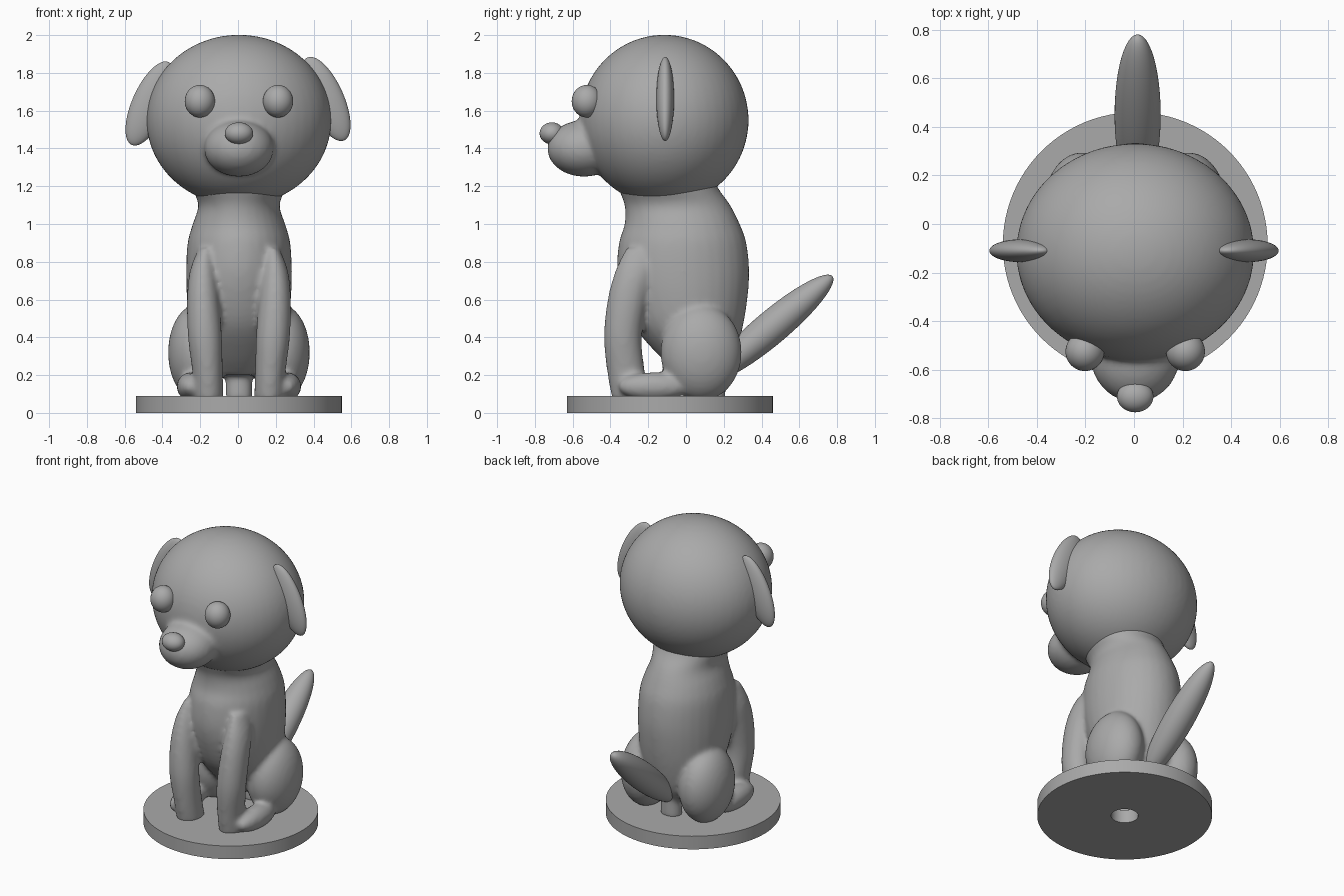
import bpy, bmesh, math
from mathutils import Matrix, Vector

cube = bpy.data.objects.get("Cube")
if cube:
    bpy.data.objects.remove(cube, do_unlink=True)

CX = 0.005  # shared middle line

grey = bpy.data.materials.new("plain_grey")
grey.use_nodes = True
grey.diffuse_color = (0.4, 0.4, 0.4, 1)
grey.node_tree.nodes["Principled BSDF"].inputs["Base Color"].default_value = (0.4, 0.4, 0.4, 1)


def ellipsoid(bm, centre, radii, tilt=0, axis='X'):
    m = (Matrix.Translation(centre) @ Matrix.Rotation(math.radians(tilt), 4, axis)
         @ Matrix.Diagonal((*radii, 1)))
    bmesh.ops.create_uvsphere(bm, u_segments=48, v_segments=32, radius=1, matrix=m)


def loft(bm, rows, steps=4, sides=32):
    """Skin smooth elliptical sections given as (z, cx, cy, rx, ry)."""
    rows = [Vector(r) for r in rows]
    pad = [rows[0]] + rows + [rows[-1]]
    path = []
    for a, b, c, d in zip(pad, pad[1:], pad[2:], pad[3:]):
        for i in range(steps):
            t = i / steps
            path.append((b * 2 + (c - a) * t + (a * 2 - b * 5 + c * 4 - d) * t * t
                         + (b * 3 - a - c * 3 + d) * t ** 3) / 2)
    path.append(rows[-1])
    rings = []
    for z, cx, cy, rx, ry in path:
        angles = [math.tau * i / sides for i in range(sides)]
        rings.append([bm.verts.new((cx + rx * math.cos(a), cy + ry * math.sin(a), z)) for a in angles])
    for lo, hi in zip(rings, rings[1:]):
        for i in range(sides):
            j = (i + 1) % sides
            bm.faces.new((lo[i], lo[j], hi[j], hi[i]))
    bm.faces.new(rings[0][::-1])
    bm.faces.new(rings[-1])


def finish(name, bm, voxel=0, smoothing=8):
    bmesh.ops.recalc_face_normals(bm, faces=bm.faces)
    mesh = bpy.data.meshes.new(name)
    bm.to_mesh(mesh)
    bm.free()
    mesh.materials.append(grey)
    obj = bpy.data.objects.new(name, mesh)
    bpy.context.collection.objects.link(obj)
    if voxel:
        # fuse the overlapping forms and soften their joints
        fuse = obj.modifiers.new("fuse", 'REMESH')
        fuse.mode = 'VOXEL'
        fuse.voxel_size = voxel
        fuse.use_smooth_shade = True
        soft = obj.modifiers.new("soften", 'SMOOTH')
        soft.factor = 0.5
        soft.iterations = smoothing
    bpy.ops.object.select_all(action='DESELECT')
    obj.select_set(True)
    bpy.context.view_layer.objects.active = obj
    if voxel:
        bpy.ops.object.shade_smooth()
    else:
        bpy.ops.object.shade_smooth_by_angle(angle=math.radians(40))
    return obj


def single(name, *args, **kw):
    bm = bmesh.new()
    ellipsoid(bm, *args, **kw)
    return finish(name, bm)


# Round base with a centre hole
bm = bmesh.new()
profile = [bm.verts.new((r, 0, z)) for r, z in ((0.085, 0), (0.545, 0), (0.545, 0.09), (0.085, 0.09))]
edges = [bm.edges.new((profile[i], profile[(i + 1) % 4])) for i in range(4)]
bmesh.ops.spin(bm, geom=profile + edges, axis=(0, 0, 1), cent=(0, 0, 0), angle=math.tau, steps=96)
bmesh.ops.remove_doubles(bm, verts=bm.verts, dist=0.0001)
bmesh.ops.translate(bm, verts=bm.verts, vec=(CX, -0.085, 0))
finish("round_base", bm)

# Torso, front legs, haunches and hind feet
bm = bmesh.new()
torso = [  # z, front y, back y, half width
    (0.20, -0.03, 0.20, 0.14), (0.30, -0.14, 0.26, 0.20), (0.45, -0.27, 0.30, 0.255),
    (0.60, -0.335, 0.325, 0.275), (0.75, -0.365, 0.335, 0.28), (0.90, -0.355, 0.32, 0.272),
    (1.00, -0.325, 0.285, 0.245), (1.10, -0.325, 0.235, 0.215), (1.20, -0.36, 0.165, 0.25),
    (1.30, -0.36, 0.14, 0.25)]
loft(bm, [(z, CX, (f + b) / 2, w, (b - f) / 2) for z, f, b, w in torso])
leg = [(0.07, 0.16, -0.29, 0.08, 0.10), (0.20, 0.165, -0.315, 0.08, 0.10),
       (0.40, 0.18, -0.335, 0.09, 0.10), (0.60, 0.19, -0.31, 0.085, 0.105),
       (0.75, 0.19, -0.27, 0.07, 0.105), (0.87, 0.18, -0.24, 0.035, 0.08)]
for s in (-1, 1):
    loft(bm, [(z, CX + s * x, y, rx, ry) for z, x, y, rx, ry in leg])
    ellipsoid(bm, (CX + s * 0.22, 0.08, 0.32), (0.155, 0.215, 0.255))
    ellipsoid(bm, (CX + s * 0.255, -0.17, 0.14), (0.075, 0.19, 0.075))
# small post under the belly
loft(bm, [(0.07, CX, 0.15, 0.07, 0.06), (0.3, CX, 0.15, 0.07, 0.06)])
finish("body_and_legs", bm, voxel=0.015)

# Tail
single("tail", (0.015, 0.45, 0.45), (0.095, 0.425, 0.09), tilt=40)

# Head with muzzle
bm = bmesh.new()
ellipsoid(bm, (CX, -0.115, 1.55), (0.49, 0.447, 0.452))
ellipsoid(bm, (CX, -0.54, 1.40), (0.185, 0.195, 0.15))
finish("head_and_muzzle", bm, voxel=0.015, smoothing=12)

# Nose, eyes and ears
single("nose", (CX, -0.71, 1.48), (0.075, 0.065, 0.058))
for side, s in (("right", -1), ("left", 1)):
    single(side + "_eye", (CX + s * 0.207, -0.525, 1.65), (0.08, 0.08, 0.086))
    single(side + "_ear", (s * 0.465, -0.11, 1.65 + s * 0.012), (0.095, 0.047, 0.24),
           tilt=-s * 24, axis='Y')
